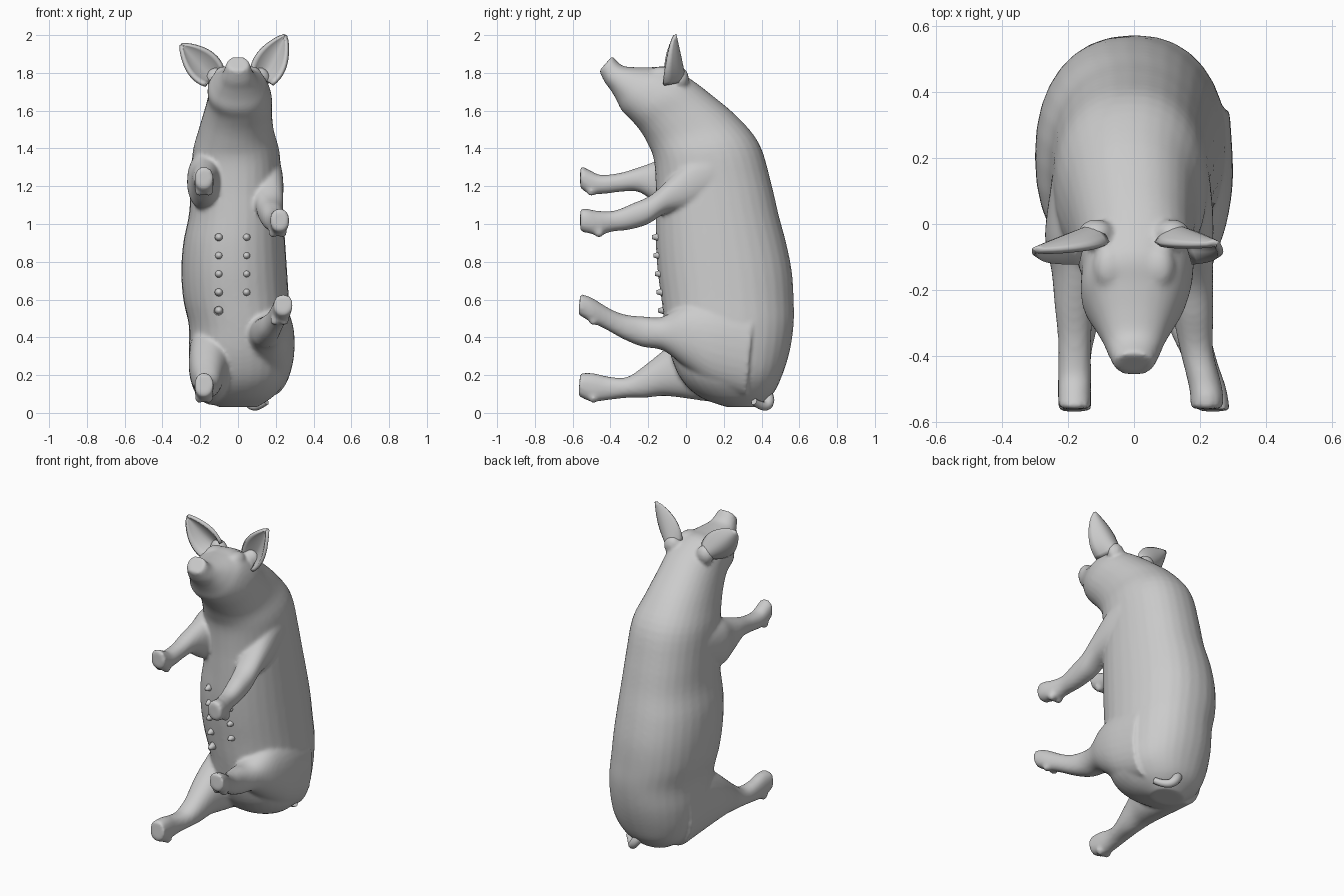
import bpy, bmesh, math
from mathutils import Matrix, Vector

default = bpy.data.objects.get("Cube")
if default:
    bpy.data.objects.remove(default)

skin = bpy.data.materials.new("matte grey skin")
skin.use_nodes = True
grey = (0.6, 0.6, 0.6, 1)
skin.diffuse_color = grey
skin.node_tree.nodes["Principled BSDF"].inputs["Base Color"].default_value = grey


def add_object(name, bm):
    bmesh.ops.recalc_face_normals(bm, faces=bm.faces)
    for face in bm.faces:
        face.smooth = True
    mesh = bpy.data.meshes.new(name)
    bm.to_mesh(mesh)
    bm.free()
    mesh.materials.append(skin)
    obj = bpy.data.objects.new(name, mesh)
    bpy.context.collection.objects.link(obj)
    return obj


def spline(rows, steps=4):
    """Catmull-Rom interpolation through rows of equal length."""
    padded = [rows[0], *rows, rows[-1]]
    for p, q, r, s in zip(padded, padded[1:], padded[2:], padded[3:]):
        for k in range(steps):
            t = k / steps
            yield [b + t * (c - a + t * (2*a - 5*b + 4*c - d + t * (3*b - a - 3*c + d))) / 2
                   for a, b, c, d in zip(p, q, r, s)]
    yield rows[-1]


def loft(bm, rows, boxy=0.9, sides=32):
    """Closed loft. Row: edge point y, z; opposite edge point y, z; centre x; half width (hundredths)."""
    loops = []
    for ya, za, yb, zb, x, w in spline(rows):
        loop = []
        for i in range(sides):
            angle = math.tau * i / sides
            c, s = (math.copysign(abs(f(angle)) ** boxy, f(angle)) for f in (math.cos, math.sin))
            point = Vector((x + w * s, (ya + yb + c * (yb - ya)) / 2, (za + zb + c * (zb - za)) / 2))
            loop.append(bm.verts.new(point / 100))
        loops.append(loop)
    for lower, upper in zip(loops, loops[1:]):
        for i in range(sides):
            j = (i + 1) % sides
            bm.faces.new((lower[i], lower[j], upper[j], upper[i]))
    bm.faces.new(loops[0])
    bm.faces.new(loops[-1])


def blob(bm, centre, size):
    """Ellipsoid bump to be fused into the skin."""
    place = Matrix.Translation(centre) @ Matrix.Diagonal((*size, 1))
    bmesh.ops.create_uvsphere(bm, u_segments=20, v_segments=14, radius=1, matrix=place)


# Torso, neck, head and snout, from the rump upward
trunk = [
    (22, 3, 38, 3, 0, 10), (8, 8, 46, 10, 0, 19), (-2, 17, 51, 20, 1, 25),
    (-8, 30, 55, 33, 1, 27), (-11, 45, 57, 47, 1, 27), (-13, 60, 57, 60, -1, 28),
    (-15, 75, 56, 75, -2, 28), (-16, 90, 53, 90, -2, 27), (-16, 105, 49, 105, -1, 25),
    (-16, 120, 45, 122, -1, 24), (-17, 134, 39, 142, -1, 23), (-20, 142, 28, 156, -1, 20),
    (-24, 149, 14, 168, 0, 18), (-29, 155, 2, 177, 1, 17), (-34, 160, -9, 183, 0, 16),
    (-37, 166, -18, 183, 0, 13), (-40, 171, -27, 183, 0, 10), (-43, 175, -34, 184, 0, 8),
    (-46, 181, -39, 189, 0, 6),
]

# Limbs, from the inside of the body out to the trotter
left_front_leg = [
    (16, 112, 12, 142, 11, 12), (4, 107, 2, 136, 13, 11), (-10, 106, -10, 123, 16, 8),
    (-20, 100, -19, 115, 17, 7), (-30, 97, -28, 111, 18, 6), (-39, 96, -38, 107, 19, 5),
    (-46, 94, -47, 107, 21, 5), (-51, 95, -52, 108, 22, 5), (-56, 96, -56, 108, 22, 5),
]
right_front_leg = [
    (14, 112, 12, 142, -13, 12), (-3, 107, -4, 138, -16, 11), (-14, 110, -14, 134, -17, 8),
    (-25, 117, -25, 130, -18, 6), (-35, 117, -35, 127, -18, 5), (-43, 116, -45, 126, -18, 5),
    (-51, 116, -50, 128, -18, 5), (-56, 119, -56, 131, -18, 5),
]
left_hind_leg = [
    (32, 8, 36, 58, 15, 14), (14, 14, 15, 60, 16, 14), (0, 24, 0, 58, 16, 12),
    (-12, 33, -12, 51, 15, 9), (-23, 35, -22, 51, 15, 7), (-33, 39, -32, 52, 17, 6),
    (-42, 44, -40, 55, 20, 5), (-50, 48, -50, 61, 23, 5), (-57, 52, -56, 63, 24, 5),
]
right_hind_leg = [
    (30, 4, 32, 50, -13, 13), (12, 6, 12, 50, -14, 12), (-2, 8, -1, 42, -15, 11),
    (-12, 9, -12, 33, -16, 9), (-22, 8, -22, 25, -16, 7), (-31, 8, -31, 19, -17, 6),
    (-40, 7, -40, 19, -18, 5), (-50, 6, -49, 21, -18, 5), (-57, 9, -56, 21, -18, 5),
]

# Body: all lofts and bumps fused into one soft skin
bm = bmesh.new()
loft(bm, trunk)
for leg in (left_front_leg, right_front_leg, left_hind_leg, right_hind_leg):
    loft(bm, leg)
# Dewclaws behind each trotter
for x, y, z in ((0.21, -0.46, 0.955), (-0.18, -0.5, 1.175), (0.22, -0.49, 0.49), (-0.18, -0.49, 0.08)):
    for side in (-1, 1):
        blob(bm, (x + 0.025 * side, y, z), (0.025, 0.025, 0.028))
# Brows and ear roots
for side in (-1, 1):
    blob(bm, (0.075 * side, -0.13, 1.79), (0.05, 0.07, 0.045))
    blob(bm, (0.115 * side, -0.03, 1.77), (0.055, 0.045, 0.06))
body = add_object("pig_body", bm)
fuse = body.modifiers.new("fuse", 'REMESH')
fuse.mode = 'VOXEL'
fuse.voxel_size = 0.011
fuse.use_smooth_shade = True
soften = body.modifiers.new("soften", 'SMOOTH')
soften.factor = 0.5
soften.iterations = 6


# Ears: cupped leaves opening forward, outer edge curled furthest
def ear(name, base, tip):
    base, tip = Vector(base), Vector(tip)
    axis = (tip - base).normalized()
    across = axis.cross(Vector((0, 1, 0))).normalized()
    if across.x * tip.x < 0:
        across.negate()
    bm = bmesh.new()
    rows, columns = 12, 10
    grid = []
    for i in range(rows + 1):
        t = i / rows
        half = 0.08 * math.sin(math.pi * (0.2 + 0.8 * t) ** 0.85) ** 0.8 + 0.002
        line = []
        for j in range(columns + 1):
            v = 2 * j / columns - 1
            curl = (0.11 if v > 0 else 0.05) * v * v * (1 - t) ** 0.7
            line.append(bm.verts.new(base.lerp(tip, t) + across * half * v - Vector((0, curl, 0))))
        grid.append(line)
    for low, high in zip(grid, grid[1:]):
        for j in range(columns):
            bm.faces.new((low[j], low[j + 1], high[j + 1], high[j]))
    obj = add_object(name, bm)
    thick = obj.modifiers.new("thickness", 'SOLIDIFY')
    thick.thickness = 0.02
    thick.offset = 0


ear("left_ear", (0.125, -0.01, 1.77), (0.25, -0.06, 2.0))
ear("right_ear", (-0.125, -0.01, 1.78), (-0.3, -0.08, 1.95))

# Teats: two rows of small cones on the belly
bm = bmesh.new()
for x, count in ((0.045, 4), (-0.1, 5)):
    for k in range(count):
        z = 0.93 - 0.097 * k
        made = bmesh.ops.create_cone(bm, cap_ends=True, segments=12, radius1=0.03,
                                     radius2=0.01, depth=0.06)["verts"]
        for vert in made:
            px, py, pz = vert.co
            vert.co = (x + px, -0.15 + 0.008 * k - pz, z + py)
add_object("teats", bm)

# Tail: short tapering curl under the rump
path = bpy.data.curves.new("tail_path", 'CURVE')
path.dimensions = '3D'
path.bevel_depth = 0.035
path.use_fill_caps = True
strand = path.splines.new('NURBS')
points = [(0.01, 0.38, 0.15), (0.03, 0.44, 0.1), (0.07, 0.45, 0.03), (0.1, 0.4, 0.03), (0.15, 0.36, 0.06)]
strand.points.add(len(points) - 1)
for k, co in enumerate(points):
    strand.points[k].co = (*co, 1)
    strand.points[k].radius = 1 - 0.12 * k
strand.use_endpoint_u = True
path.materials.append(skin)
tail = bpy.data.objects.new("tail", path)
bpy.context.collection.objects.link(tail)
